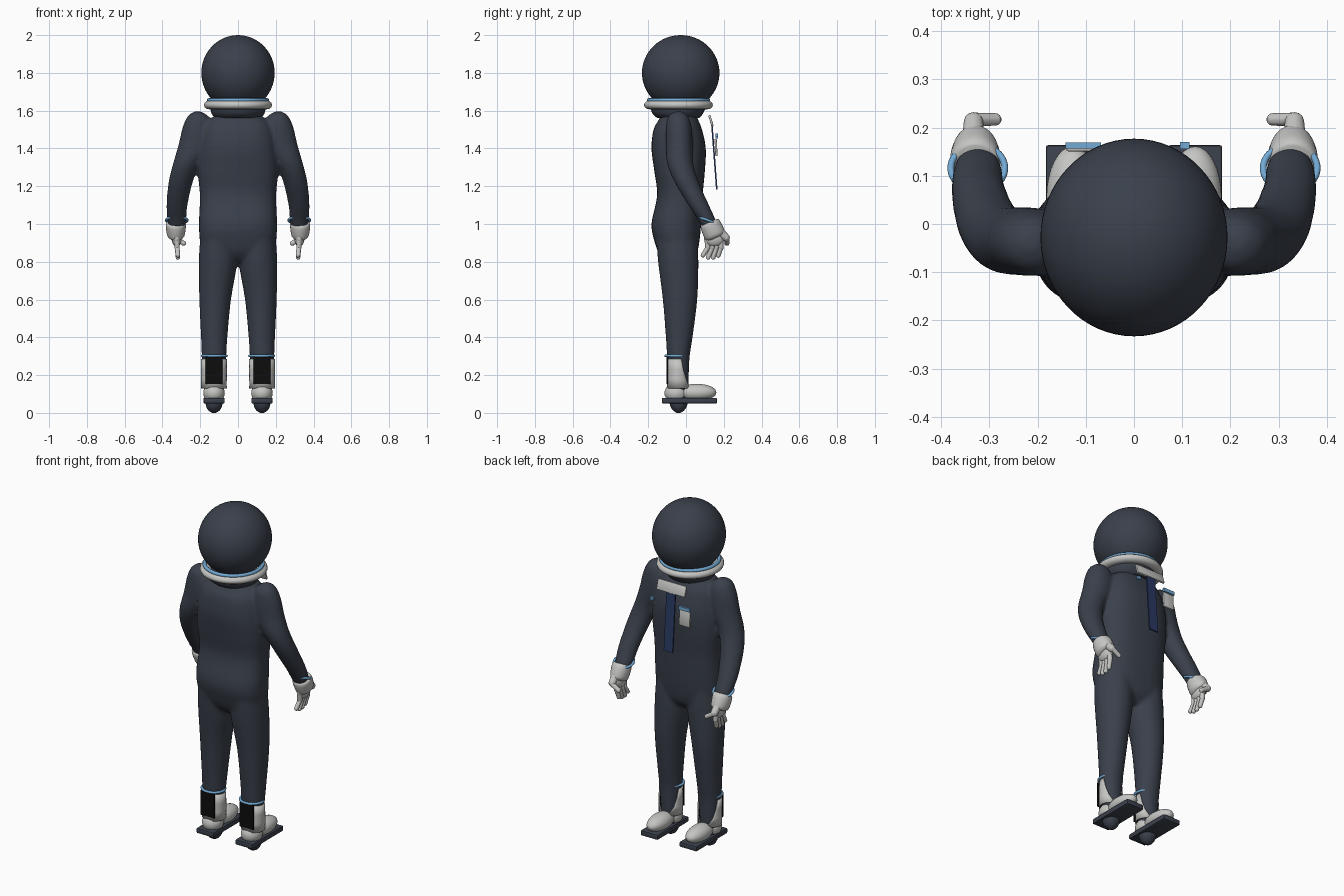
import bpy, bmesh, math
from mathutils import Matrix, Vector

if "Cube" in bpy.data.objects:
    bpy.data.objects.remove(bpy.data.objects["Cube"])


def material(name, r, g, b):
    m = bpy.data.materials.new(name)
    m.diffuse_color = (r, g, b, 1)
    m.use_nodes = True
    m.node_tree.nodes["Principled BSDF"].inputs["Base Color"].default_value = m.diffuse_color
    return m


SUIT = material("dark slate", 0.042, 0.051, 0.070)
WHITE = material("off white", 0.56, 0.56, 0.55)
BLUE = material("light blue", 0.17, 0.40, 0.66)
BLACK = material("black", 0.004, 0.004, 0.004)
NAVY = material("navy", 0.022, 0.040, 0.120)


def finish(name, bm, mat, mirror=False, angle=40):
    bmesh.ops.recalc_face_normals(bm, faces=bm.faces)
    me = bpy.data.meshes.new(name)
    bm.to_mesh(me)
    bm.free()
    me.materials.append(mat)
    ob = bpy.data.objects.new(name, me)
    bpy.context.collection.objects.link(ob)
    bpy.ops.object.select_all(action='DESELECT')
    ob.select_set(True)
    bpy.context.view_layer.objects.active = ob
    bpy.ops.object.shade_smooth_by_angle(angle=math.radians(angle))
    if mirror:
        ob.modifiers.new("mirror", 'MIRROR')
    return ob


def loft(bm, rows, side=1, power=2.0, n=32, sub=4):
    """Closed tube through rows of (z, centre x, half width, y back, y front)."""
    fine = []
    for i in range(len(rows) - 1):
        p = [Vector(rows[min(max(i + k, 0), len(rows) - 1)]) for k in (-1, 0, 1, 2)]
        for s in range(sub):
            t = s / sub
            fine.append(0.5 * (2 * p[1] + (p[2] - p[0]) * t
                               + (2 * p[0] - 5 * p[1] + 4 * p[2] - p[3]) * t * t
                               + (3 * p[1] - p[0] - 3 * p[2] + p[3]) * t ** 3))
    fine.append(Vector(rows[-1]))
    rings = []
    for z, cx, rx, y0, y1 in fine:
        ring = []
        for k in range(n):
            a = 2 * math.pi * k / n
            c, s = math.cos(a), math.sin(a)
            c = math.copysign(abs(c) ** (2 / power), c)
            s = math.copysign(abs(s) ** (2 / power), s)
            ring.append(bm.verts.new((side * (cx + rx * c), (y0 + y1) / 2 + (y1 - y0) / 2 * s, z)))
        rings.append(ring)
    for a, b in zip(rings, rings[1:]):
        for k in range(n):
            bm.faces.new((a[k], a[(k + 1) % n], b[(k + 1) % n], b[k]))
    bm.faces.new(rings[0])
    bm.faces.new(rings[-1])


def ball(name, loc, size, mat, mirror=False, seg=32):
    bm = bmesh.new()
    bmesh.ops.create_uvsphere(bm, u_segments=seg, v_segments=seg // 2, radius=1,
                              matrix=Matrix.Translation(loc) @ Matrix.Diagonal((*size, 1)))
    return finish(name, bm, mat, mirror)


def capsule(name, a, b, ra, rb, mat):
    bm = bmesh.new()
    for p, r in ((a, ra), (b, rb)):
        bmesh.ops.create_uvsphere(bm, u_segments=14, v_segments=8, radius=r,
                                  matrix=Matrix.Translation(p))
    res = bmesh.ops.convex_hull(bm, input=bm.verts)
    bmesh.ops.delete(bm, geom=[v for v in res['geom_interior'] if isinstance(v, bmesh.types.BMVert)],
                     context='VERTS')
    return finish(name, bm, mat, True, 60)


def ring(name, loc, rx, ry, r, mat, mirror=False, tilt=0, rz=None):
    bm = bmesh.new()
    n, m = 48, 12
    mat4 = Matrix.Translation(loc) @ Matrix.Rotation(tilt, 4, 'X')
    vs = [[bm.verts.new(mat4 @ Vector((math.cos(u) * (rx + r * math.cos(v)),
                                       math.sin(u) * (ry + r * math.cos(v)),
                                       (rz or r) * math.sin(v))))
           for v in (2 * math.pi * j / m for j in range(m))]
          for u in (2 * math.pi * i / n for i in range(n))]
    for i in range(n):
        for j in range(m):
            a, b = vs[i], vs[(i + 1) % n]
            bm.faces.new((a[j], b[j], b[(j + 1) % m], a[(j + 1) % m]))
    return finish(name, bm, mat, mirror, 60)


def box(name, loc, size, mat, mirror=False, tilt=0, bevel=0):
    bm = bmesh.new()
    bmesh.ops.create_cube(bm, size=1, matrix=Matrix.Translation(loc)
                          @ Matrix.Rotation(tilt, 4, 'X') @ Matrix.Diagonal((*size, 1)))
    if bevel:
        bmesh.ops.bevel(bm, geom=bm.edges[:], offset=bevel, segments=2, affect='EDGES', profile=0.5)
    return finish(name, bm, mat, mirror)


# suit: torso, arms and legs fused into one smooth skin
bm = bmesh.new()
loft(bm, [(0.80, 0, 0.10, -0.10, 0.02), (0.84, 0, 0.17, -0.14, 0.055), (0.90, 0, 0.20, -0.165, 0.07),
          (1.00, 0, 0.207, -0.183, 0.08), (1.15, 0, 0.202, -0.153, 0.088), (1.28, 0, 0.213, -0.168, 0.10),
          (1.40, 0, 0.205, -0.183, 0.105), (1.50, 0, 0.185, -0.172, 0.085), (1.55, 0, 0.155, -0.145, 0.065),
          (1.58, 0, 0.11, -0.13, 0.05)], power=2.5)
for s in (1, -1):
    loft(bm, [(1.595, 0.215, 0.02, -0.06, -0.02), (1.57, 0.212, 0.055, -0.095, 0.012),
              (1.51, 0.212, 0.082, -0.107, 0.03), (1.42, 0.225, 0.09, -0.107, 0.035),
              (1.32, 0.272, 0.072, -0.10, 0.038), (1.22, 0.304, 0.064, -0.06, 0.068),
              (1.10, 0.323, 0.056, 0.012, 0.122), (1.02, 0.324, 0.05, 0.065, 0.157),
              (0.98, 0.325, 0.042, 0.085, 0.16)], s)
    loft(bm, [(0.96, 0.103, 0.095, -0.16, 0.06), (0.80, 0.106, 0.102, -0.148, 0.066),
              (0.60, 0.121, 0.084, -0.123, 0.060), (0.40, 0.126, 0.070, -0.107, 0.035),
              (0.30, 0.127, 0.065, -0.10, 0.02), (0.20, 0.127, 0.055, -0.085, 0.015),
              (0.10, 0.127, 0.048, -0.088, 0.012), (0.045, 0.127, 0.046, -0.088, 0.01),
              (0.015, 0.127, 0.034, -0.072, -0.006), (-0.003, 0.127, 0.012, -0.05, -0.028)], s)
suit = finish("suit", bm, SUIT)
rm = suit.modifiers.new("fuse", 'REMESH')
rm.mode, rm.voxel_size, rm.use_smooth_shade = 'VOXEL', 0.011, True
sm = suit.modifiers.new("soften", 'SMOOTH')
sm.factor, sm.iterations = 0.5, 5

# helmet, neck and collar rings
ball("helmet", (0, -0.028, 1.80), (0.194, 0.205, 0.20), SUIT, seg=64)
bm = bmesh.new()
loft(bm, [(1.56, 0, 0.12, -0.15, 0.07), (1.585, 0, 0.14, -0.178, 0.09), (1.63, 0, 0.15, -0.19, 0.11)])
finish("neck", bm, SUIT)
ring("collar", (0, -0.04, 1.63), 0.15, 0.152, 0.031, WHITE, rz=0.023)
ring("collar_trim", (0, -0.04, 1.656), 0.155, 0.158, 0.010, BLUE)

# chest plates standing off the front of the suit
box("chest_strap", (0, 0.150, 1.355), (0.058, 0.008, 0.345), NAVY, tilt=0.075)
box("collar_plate", (0, 0.132, 1.547), (0.185, 0.012, 0.06), WHITE, tilt=0.3, bevel=0.003)
box("chest_patch", (-0.105, 0.159, 1.405), (0.07, 0.012, 0.09), WHITE, tilt=0.05, bevel=0.003)
box("patch_trim", (-0.105, 0.163, 1.462), (0.074, 0.012, 0.02), BLUE)
box("chest_button", (0.105, 0.163, 1.47), (0.02, 0.014, 0.018), BLUE)

# gloves
ring("wrist_ring", (0.324, 0.116, 1.02), 0.056, 0.050, 0.007, BLUE, True, tilt=-0.35)
bm = bmesh.new()
loft(bm, [(-0.045, 0, 0.030, -0.045, 0.040), (-0.03, 0, 0.046, -0.060, 0.052),
          (0.02, 0, 0.053, -0.060, 0.052), (0.04, 0, 0.050, -0.054, 0.046),
          (0.045, 0, 0.040, -0.045, 0.040)], n=24)
bm.transform(Matrix.Translation((0.329, 0.145, 0.97)) @ Matrix.Rotation(0.42, 4, 'X'))
finish("glove_cuff", bm, WHITE, True)
ball("palm", (0.325, 0.150, 0.925), (0.027, 0.055, 0.045), WHITE, True, 24)
for i in range(4):
    y0, y1 = 0.112 + 0.023 * i, 0.090 + 0.027 * i
    z1 = (0.835, 0.823, 0.823, 0.833)[i]
    capsule("finger", (0.325, y0, 0.925), (0.322, y0 + 0.004, 0.875), 0.015, 0.014, WHITE)
    capsule("fingertip", (0.322, y0 + 0.004, 0.875), (0.318, y1, z1), 0.013, 0.012, WHITE)
capsule("thumb_base", (0.333, 0.175, 0.965), (0.333, 0.212, 0.928), 0.024, 0.020, WHITE)
capsule("thumb", (0.333, 0.217, 0.925), (0.288, 0.217, 0.898), 0.014, 0.013, WHITE)

# boots: sole, foot, open shaft with black lining and back panel
box("boot_sole", (0.127, 0.018, 0.065), (0.112, 0.292, 0.03), SUIT, True, bevel=0.006)
ball("boot_heel", (0.127, -0.052, 0.105), (0.057, 0.062, 0.055), WHITE, True)
ball("boot_toe", (0.127, 0.055, 0.108), (0.055, 0.106, 0.046), WHITE, True)
bm = bmesh.new()
cols = []
for k in range(29):
    t = k / 28 * 2 - 1
    col = []
    for z, ry, spread in ((0.13, 0.062, 2.85), (0.18, 0.060, 2.35), (0.23, 0.058, 2.05), (0.285, 0.056, 1.85)):
        a = t * spread
        col.append(bm.verts.new((0.127 + 0.068 * math.sin(a), -0.04 - ry * math.cos(a), z)))
    cols.append(col)
for a, b in zip(cols, cols[1:]):
    for j in range(3):
        bm.faces.new((a[j], b[j], b[j + 1], a[j + 1]))
shaft = finish("boot_shaft", bm, WHITE)
me = shaft.data
if sum((f.center - Vector((0.127, -0.04, f.center.z))).dot(f.normal) for f in me.polygons) < 0:
    me.flip_normals()
me.materials.append(BLACK)
so = shaft.modifiers.new("thickness", 'SOLIDIFY')
so.thickness, so.offset, so.material_offset = 0.006, -1, 1
shaft.modifiers.new("mirror", 'MIRROR')
box("boot_back_panel", (0.127, -0.099, 0.225), (0.088, 0.009, 0.145), BLACK, True)
ring("boot_ring", (0.125, -0.05, 0.302), 0.064, 0.058, 0.007, BLUE, True)
